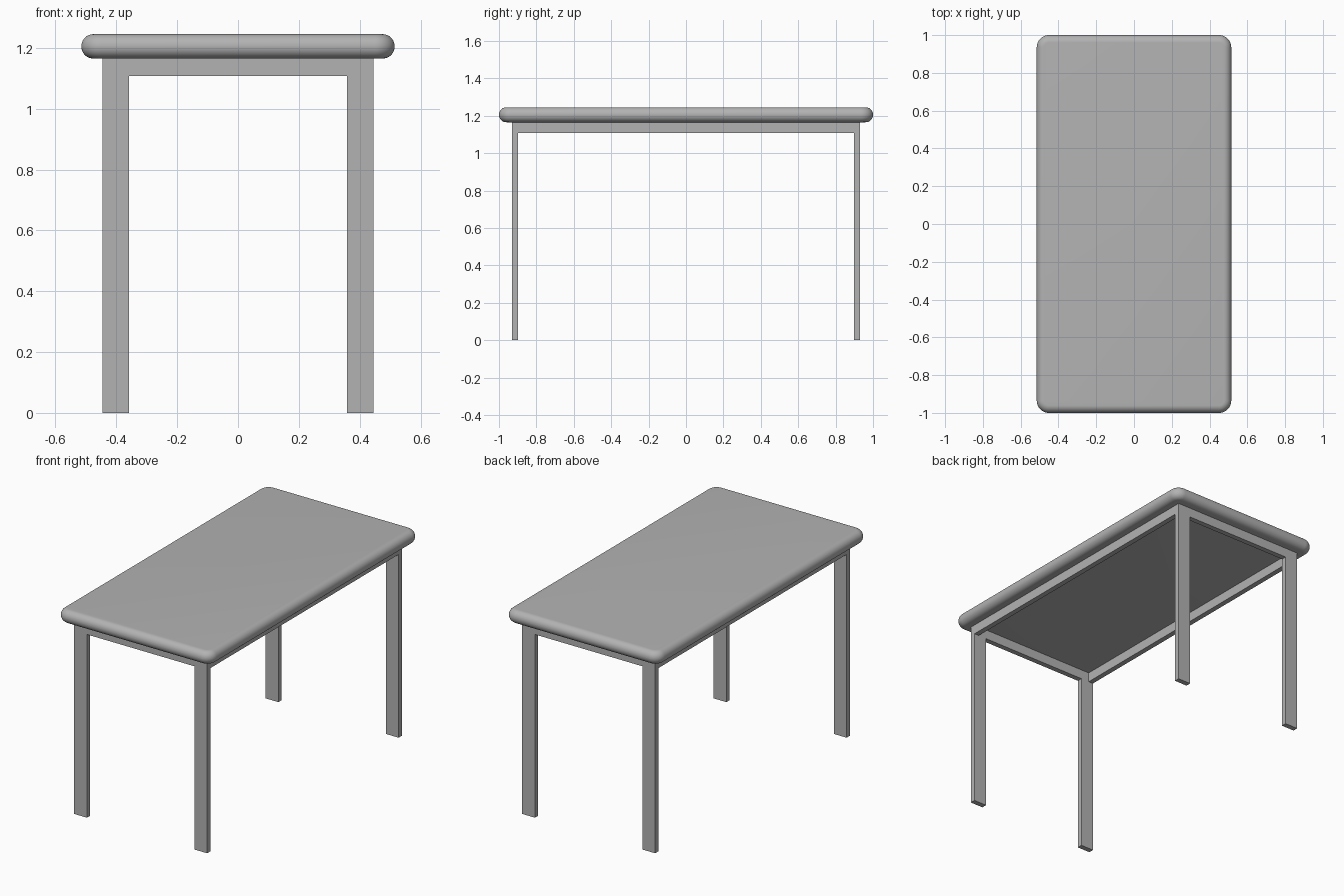
import bpy, bmesh, math
from mathutils import Vector

cube = bpy.data.objects.get("Cube")
if cube:
    bpy.data.objects.remove(cube, do_unlink=True)

grey = bpy.data.materials.new("neutral grey")
grey.use_nodes = True
colour = (0.45, 0.45, 0.45, 1)
grey.diffuse_color = colour
grey.node_tree.nodes["Principled BSDF"].inputs["Base Color"].default_value = colour

HALF_X, HALF_Y = 0.445, 0.93        # outer faces of the frame
LEG_W, THICK = 0.086, 0.032         # leg width and board thickness
APRON_Z, TOP_Z, HEIGHT = 1.107, 1.165, 1.245


def box_mesh(low, high):
    low, high = Vector(low), Vector(high)
    bm = bmesh.new()
    bmesh.ops.create_cube(bm, size=1)
    for v in bm.verts:
        v.co = (low + high) / 2 + v.co * (high - low)
    return bm


def add_object(name, bm):
    mesh = bpy.data.meshes.new(name)
    bm.to_mesh(mesh)
    bm.free()
    mesh.materials.append(grey)
    obj = bpy.data.objects.new(name, mesh)
    bpy.context.collection.objects.link(obj)
    return obj


def add_box(name, a, b):
    low = [min(p) for p in zip(a, b)]
    high = [max(p) for p in zip(a, b)]
    return add_object(name, box_mesh(low, high))


# Tabletop: rounded plan corners, then a fully rounded rim
bm = box_mesh((-0.515, -1, TOP_Z), (0.515, 1, HEIGHT))
corners = [e for e in bm.edges if abs(e.verts[0].co.z - e.verts[1].co.z) > 0.01]
bmesh.ops.bevel(bm, geom=corners, offset=0.065, segments=10, profile=0.5, affect='EDGES')
rims = [e for e in bm.edges if abs(e.verts[0].co.z - e.verts[1].co.z) < 0.001]
bmesh.ops.bevel(bm, geom=rims, offset=0.0395, segments=10, profile=0.5, affect='EDGES')
top = add_object("tabletop", bm)
bpy.context.view_layer.objects.active = top
top.select_set(True)
bpy.ops.object.shade_smooth_by_angle(angle=math.radians(35))
top.select_set(False)

# Legs: flat boards, wide across the ends
for sx, side in ((1, "left"), (-1, "right")):
    for sy, end in ((-1, "front"), (1, "back")):
        add_box(f"{end}_{side}_leg", (sx * (HALF_X - LEG_W), sy * (HALF_Y - THICK), 0),
                (sx * HALF_X, sy * HALF_Y, TOP_Z))

# Aprons: thin rails flush with the outside of the legs
for s, side, end in ((1, "left", "back"), (-1, "right", "front")):
    add_box(f"{side}_apron", (s * (HALF_X - THICK), THICK - HALF_Y, APRON_Z),
            (s * HALF_X, HALF_Y - THICK, TOP_Z))
    add_box(f"{end}_apron", (LEG_W - HALF_X, s * (HALF_Y - THICK), APRON_Z),
            (HALF_X - LEG_W, s * HALF_Y, TOP_Z))
